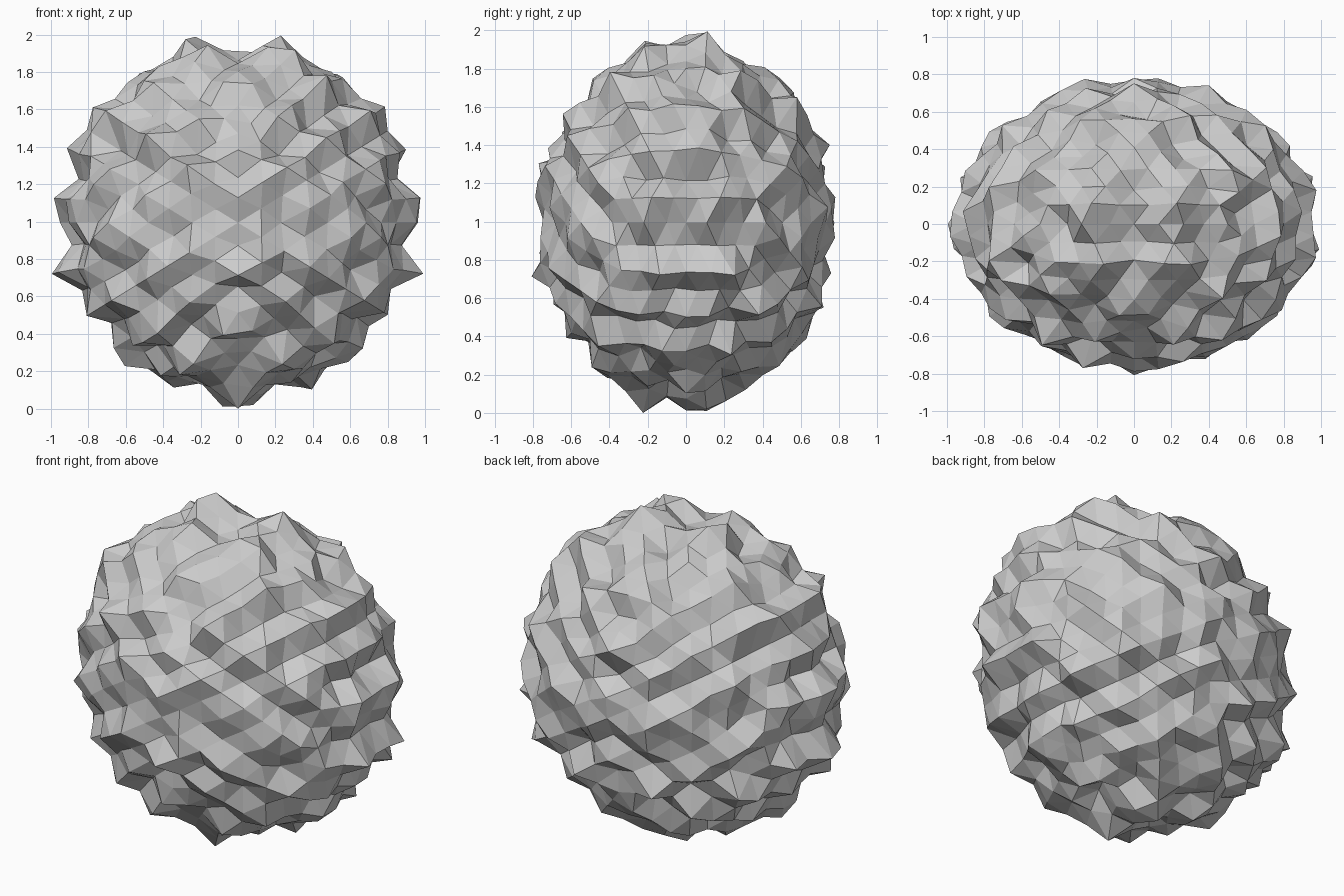
import bpy, bmesh, math
from math import sin, cos
from mathutils import Vector

cube = bpy.data.objects.get("Cube")
if cube:
    bpy.data.objects.remove(cube, do_unlink=True)

RADII = Vector((0.93, 0.755, 0.925))  # half width, depth, height before bumps
BUMP = 0.08                           # height of the bumps


def make_icosphere(levels):
    """Unit icosphere with an edge, not a corner, facing each axis."""
    bm = bmesh.new()
    phi = (1 + math.sqrt(5)) / 2
    for a in (-1, 1):
        for b in (-phi, phi):
            bm.verts.new((b, a, 0))
            bm.verts.new((a, 0, b))
            bm.verts.new((0, b, a))
    bmesh.ops.convex_hull(bm, input=bm.verts[:])
    for v in bm.verts:
        v.co.normalize()
    for _ in range(levels):
        bmesh.ops.subdivide_edges(bm, edges=bm.edges[:], cuts=1, use_grid_fill=True)
        for v in bm.verts:
            v.co.normalize()
    return bm


def bump(p):
    """Interlocking waves that give ridges and spikes all round."""
    return BUMP * (sin(18 * p.z) * cos(13 * p.x)
                   + 0.55 * sin(15.3 * p.y) * cos(13 * p.z)
                   + 0.38 * sin(18 * p.x) * cos(13 * p.y))


# Rough boulder body
bm = make_icosphere(3)
for v in bm.verts:
    v.co = (v.co * (1 + bump(v.co))) * RADII if isinstance(RADII, float) else Vector(
        [c * r * (1 + bump(v.co)) for c, r in zip(v.co, RADII)])

# Stand it on the ground
bottom = min(v.co.z for v in bm.verts)
bmesh.ops.translate(bm, verts=bm.verts[:], vec=(0, 0, -bottom))

bmesh.ops.recalc_face_normals(bm, faces=bm.faces[:])
mesh = bpy.data.meshes.new("boulder")
bm.to_mesh(mesh)
bm.free()

# Plain stone colour
stone = bpy.data.materials.new("stone grey")
stone.use_nodes = True
color = (0.6, 0.6, 0.6, 1)
stone.diffuse_color = color
stone.node_tree.nodes["Principled BSDF"].inputs["Base Color"].default_value = color
mesh.materials.append(stone)

boulder = bpy.data.objects.new("boulder", mesh)
bpy.context.collection.objects.link(boulder)
